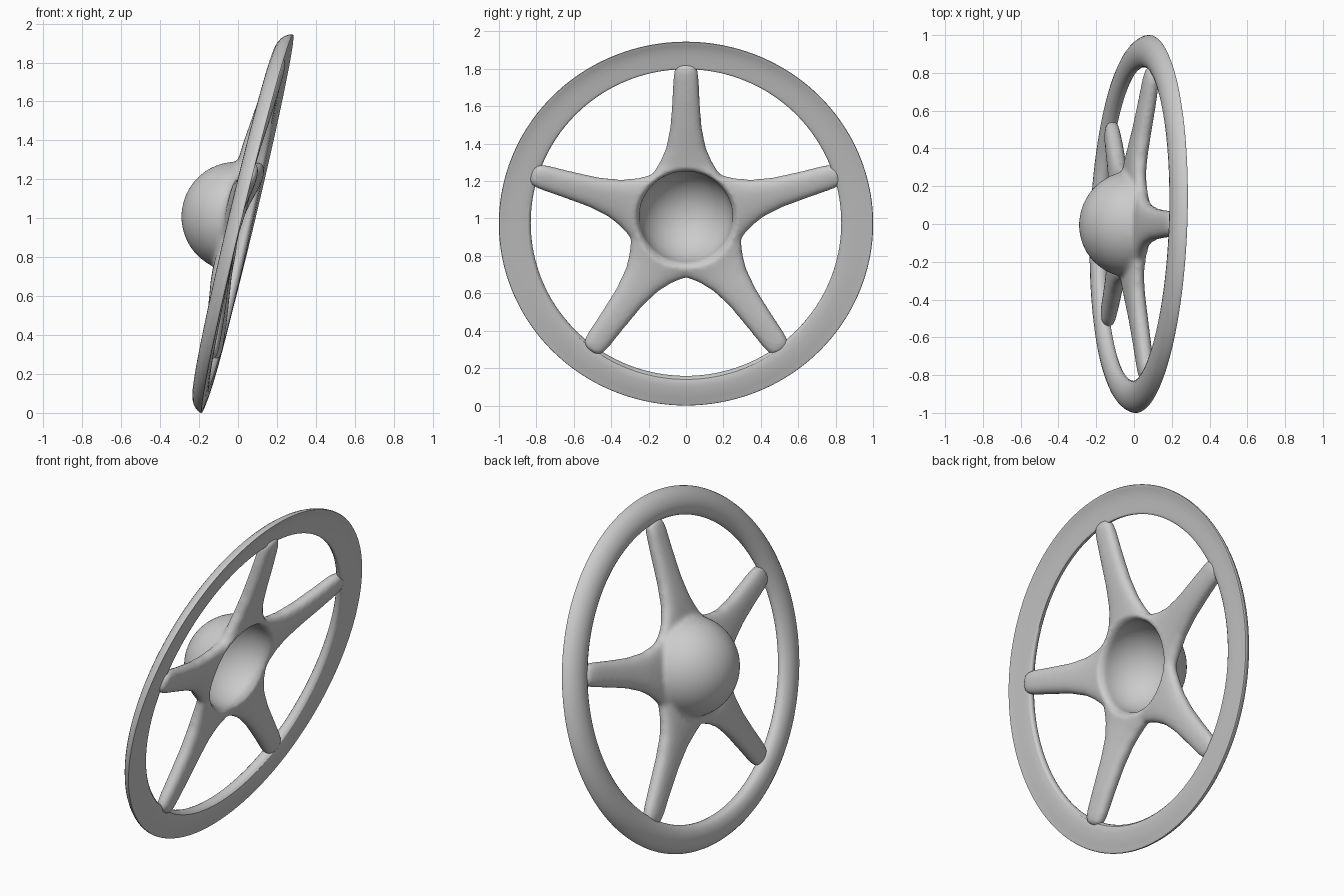
import bpy, bmesh, math
from mathutils import Matrix

if "Cube" in bpy.data.objects:
    bpy.data.objects.remove(bpy.data.objects["Cube"])

TILT = math.radians(13.6)
S, C = math.sin(TILT), math.cos(TILT)
HUB_UP, HUB_W = 0.022, -0.062      # dome centre in wheel coordinates


def frame(twist):
    """Maps wheel-plane coordinates (sideways, up, axial) into the tilted world pose."""
    return Matrix(((twist, S, C, 0.047), (1, 0, 0, 0), (0, C, -S, 0.972), (0, 0, 0, 1)))


def loft(bm, rings, close=False):
    """Skin rings of points; cap the ends, or close the loop of rings."""
    vs = [[bm.verts.new(p) for p in ring] for ring in rings]
    n = len(vs[0])
    for i in range(len(vs) if close else len(vs) - 1):
        a, b = vs[i], vs[(i + 1) % len(vs)]
        for j in range(n):
            k = (j + 1) % n
            bm.faces.new((a[j], a[k], b[k], b[j]))
    if not close:
        bm.faces.new(vs[0])
        bm.faces.new(vs[-1])


def circle(r, w, n=64):
    return [(r * math.cos(2 * math.pi * i / n), HUB_UP + r * math.sin(2 * math.pi * i / n), w)
            for i in range(n)]


def hemisphere(r):
    angles = [math.pi / 2 * k / 16 for k in range(1, 17)]
    return [circle(r * math.sin(a), HUB_W - r * math.cos(a)) for a in angles]


def make(name, bm, twist):
    bmesh.ops.recalc_face_normals(bm, faces=bm.faces)
    me = bpy.data.meshes.new(name)
    bm.to_mesh(me)
    bm.free()
    me.transform(frame(twist))
    ob = bpy.data.objects.new(name, me)
    bpy.context.collection.objects.link(ob)
    return ob


def smooth(ob, angle):
    bpy.ops.object.select_all(action='DESELECT')
    ob.select_set(True)
    bpy.context.view_layer.objects.active = ob
    bpy.ops.object.shade_smooth_by_angle(angle=math.radians(angle))


def fuse(ob, iterations):
    """Voxel-fuse the mesh and relax it so joints become fillets."""
    rm = ob.modifiers.new("Fuse", 'REMESH')
    rm.mode = 'VOXEL'
    rm.voxel_size = 0.01
    sm = ob.modifiers.new("Fillet", 'SMOOTH')
    sm.factor = 0.5
    sm.iterations = iterations


# Rim: rounded front; back dished at the top and filled out at the bottom
bm = bmesh.new()
rings = []
for i in range(96):
    t = 2 * math.pi * i / 96
    b = -0.002 - 0.016 * math.sin(t)
    f = 1 + 0.06 * math.sin(t)
    inner = 0.832 + 0.014 * math.sin(t) ** 2
    prof = [(1.002, 0.004), (1.002, -0.008), (0.985, -0.04 * f), (0.95, -0.063 * f),
            (0.905, -0.073 * f), (0.862, -0.064 * f), (inner, -0.042), (inner - 0.003, -0.02),
            (inner + 0.004, b - 0.003), (0.89, b), (0.945, b * 0.8), (0.985, b * 0.2)]
    rings.append([(r * math.cos(t), r * math.sin(t), w) for r, w in prof])
loft(bm, rings, close=True)
rim = make("rim", bm, 0.035)
sub = rim.modifiers.new("Soft", 'SUBSURF')
sub.levels = sub.render_levels = 1
smooth(rim, 60)

# Hub dome and five flared spokes
bm = bmesh.new()
loft(bm, hemisphere(0.283) + [circle(0.286, -0.03)])
# radius, half width, axial centre, half thickness
stations = [(0.15, 0.22, -0.07, 0.044), (0.21, 0.21, -0.07, 0.044),
            (0.26, 0.18, -0.072, 0.046), (0.32, 0.142, -0.073, 0.047),
            (0.4, 0.108, -0.068, 0.047), (0.52, 0.085, -0.056, 0.046),
            (0.68, 0.074, -0.042, 0.044), (0.8, 0.069, -0.034, 0.041),
            (0.85, 0.06, -0.03, 0.036), (0.87, 0.035, -0.03, 0.02)]
for k in range(5):
    t = math.radians(90 + 72 * k)
    ct, st = math.cos(t), math.sin(t)
    lift = 0.006 - 0.012 * st       # tips sit prouder where the rim fills out
    rings = []
    for r, hw, w, h in stations:
        ring = []
        for j in range(24):
            p = 2 * math.pi * j / 24
            cx = math.copysign(abs(math.cos(p)) ** 0.8, math.cos(p)) * hw
            cy = math.copysign(abs(math.sin(p)) ** 0.8, math.sin(p)) * h
            ring.append((r * ct - cx * st, r * st + cx * ct, w + cy + lift * r))
        rings.append(ring)
    loft(bm, rings)
spider = make("hub_and_spokes", bm, 0.02)

# Bowl cutter hollowing the hub from the back
bm = bmesh.new()
loft(bm, hemisphere(0.25) + [circle(0.258, -0.045), circle(0.272, -0.03), circle(0.29, 0.05)])
cutter = make("bowl_cutter", bm, 0.02)
cutter.hide_render = True

# Fuse, hollow, then fuse again so the bowl's lip is soft
fuse(spider, 12)
cut = spider.modifiers.new("Bowl", 'BOOLEAN')
cut.operation = 'DIFFERENCE'
cut.solver = 'EXACT'
cut.object = cutter
fuse(spider, 6)

# Bake the casting and drop the cutter
dg = bpy.context.evaluated_depsgraph_get()
baked = bpy.data.meshes.new_from_object(spider.evaluated_get(dg))
spider.modifiers.clear()
spider.data = baked
bpy.data.objects.remove(cutter)
smooth(spider, 80)
